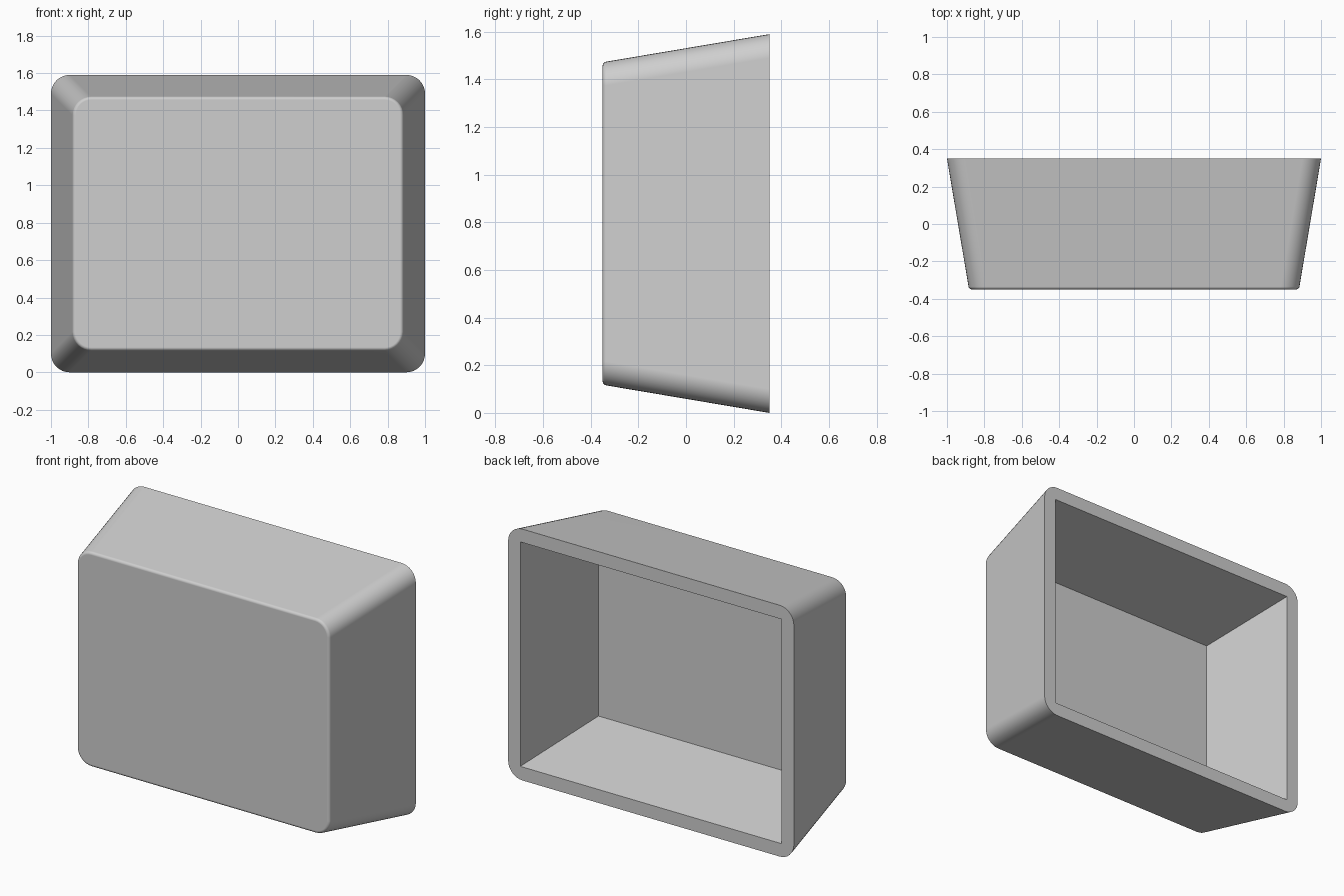
import bpy, bmesh, math

cube = bpy.data.objects.get("Cube")
if cube:
    bpy.data.objects.remove(cube, do_unlink=True)

HALF_W, HALF_H, HALF_D = 1.0, 0.795, 0.35   # size at the open back
TAPER = 0.118 / 0.70                        # inset per unit of depth
CORNER, FILLET = 0.10, 0.018                # corner and front edge radii
RIM, CAVITY_DEPTH = 0.085, 0.63
SEG = 8                                     # segments per corner

grey = bpy.data.materials.new("light grey")
grey.use_nodes = True
grey.diffuse_color = (0.62, 0.62, 0.62, 1)
grey.node_tree.nodes["Principled BSDF"].inputs["Base Color"].default_value = (0.62, 0.62, 0.62, 1)

bm = bmesh.new()
QUADRANTS = [(1, 1), (-1, 1), (-1, -1), (1, -1)]


def rounded_ring(y, inset, radius):
    """Rounded rectangle, SEG + 1 vertices per corner."""
    ring = []
    for k, (sx, sz) in enumerate(QUADRANTS):
        cx = sx * (HALF_W - inset - radius)
        cz = HALF_H + sz * (HALF_H - inset - radius)
        for i in range(SEG + 1):
            a = math.radians(90) * (k + i / SEG)
            ring.append(bm.verts.new((cx + radius * math.cos(a), y, cz + radius * math.sin(a))))
    return ring


def square_ring(y, inset):
    return [bm.verts.new((sx * (HALF_W - inset), y, HALF_H + sz * (HALF_H - inset)))
            for sx, sz in QUADRANTS]


def bridge(a, b):
    n = len(a)
    for i in range(n):
        j = (i + 1) % n
        bm.faces.new((a[i], a[j], b[j], b[i]))


# Outer shell: tapered sides, then a small fillet round the front edge
slope = math.atan(TAPER)
y_tangent = -HALF_D + FILLET * (1 - math.sin(slope))
inset_tangent = TAPER * (HALF_D - y_tangent)
back = rounded_ring(HALF_D, 0, CORNER)
last = back
STEPS = 5
for s in range(STEPS + 1):
    t = slope + (math.pi / 2 - slope) * s / STEPS
    inset = inset_tangent + FILLET * (math.cos(slope) - math.cos(t))
    ring = rounded_ring(-HALF_D + FILLET * (1 - math.sin(t)), inset,
                        CORNER - (inset - inset_tangent))
    bridge(last, ring)
    last = ring
bm.faces.new(last)

# Cavity with square corners
mouth = square_ring(HALF_D, RIM)
floor = square_ring(HALF_D - CAVITY_DEPTH, RIM + TAPER * CAVITY_DEPTH)
bridge(mouth, floor)
bm.faces.new(floor)

# Flat back rim: a fan at each corner, a strip along each side
n = SEG + 1
for k in range(4):
    for i in range(SEG):
        bm.faces.new((back[k * n + i], back[k * n + i + 1], mouth[k]))
    j = (k + 1) % 4
    bm.faces.new((back[k * n + SEG], back[j * n], mouth[j], mouth[k]))

bmesh.ops.recalc_face_normals(bm, faces=bm.faces[:])
mesh = bpy.data.meshes.new("tapered_shell")
bm.to_mesh(mesh)
bm.free()
mesh.materials.append(grey)
shell = bpy.data.objects.new("tapered_shell", mesh)
bpy.context.collection.objects.link(shell)

# Smooth fillets, crisp rim and cavity edges
bpy.ops.object.select_all(action='DESELECT')
shell.select_set(True)
bpy.context.view_layer.objects.active = shell
bpy.ops.object.shade_smooth_by_angle(angle=math.radians(35))
weighted = shell.modifiers.new("flat_face_normals", 'WEIGHTED_NORMAL')
weighted.keep_sharp = True
